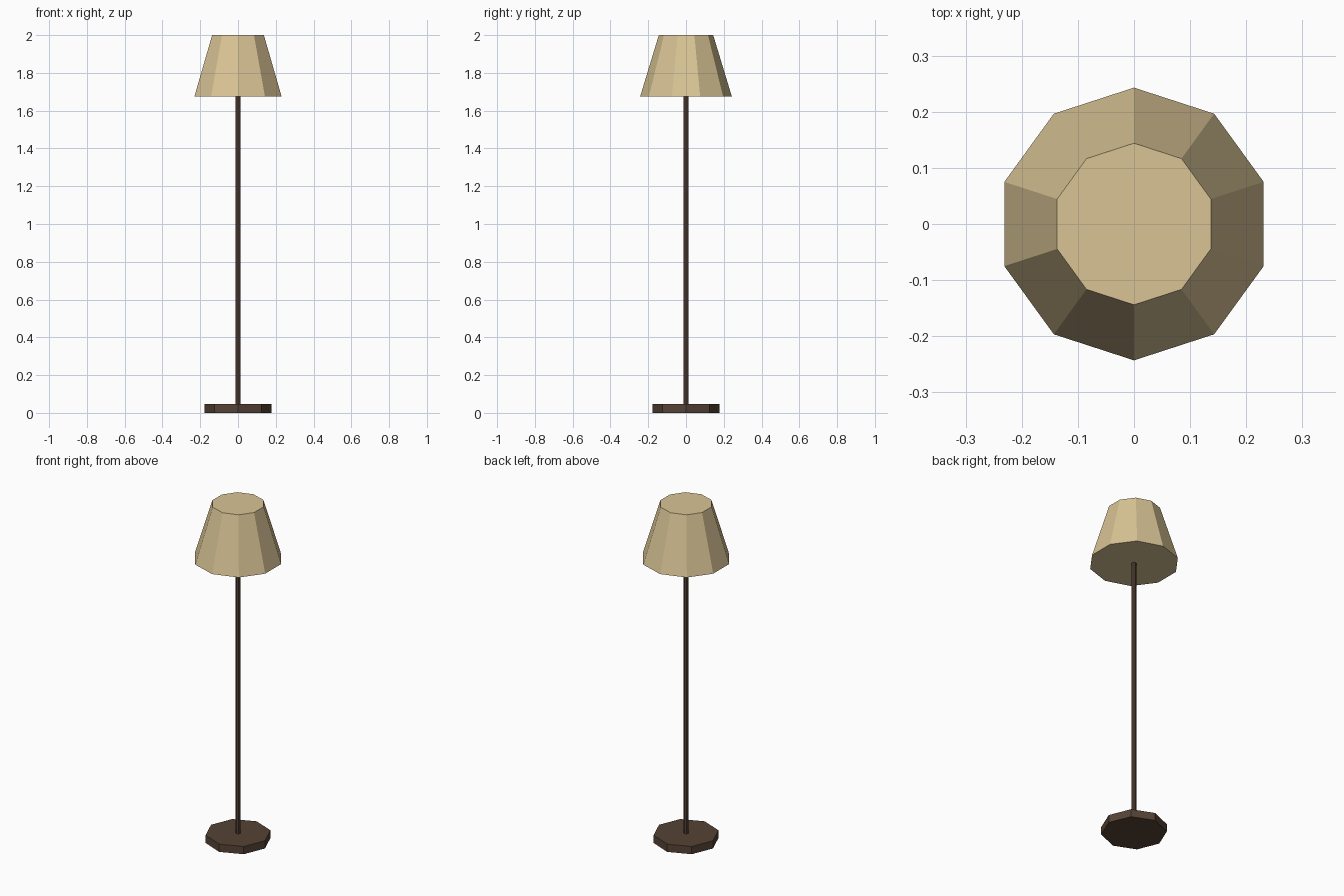
import bpy

if "Cube" in bpy.data.objects:
    bpy.data.objects.remove(bpy.data.objects["Cube"])


def material(name, rgb):
    m = bpy.data.materials.new(name)
    m.diffuse_color = (*rgb, 1.0)
    m.use_nodes = True
    m.node_tree.nodes["Principled BSDF"].inputs["Base Color"].default_value = m.diffuse_color
    return m


def frustum(name, sides, r_bottom, r_top, z0, z1, mat):
    """Flat-shaded capped prism or cone section standing on the z axis."""
    bpy.ops.mesh.primitive_cone_add(vertices=sides, radius1=r_bottom, radius2=r_top,
                                    depth=z1 - z0, location=(0, 0, (z0 + z1) / 2))
    obj = bpy.context.object
    obj.name = name
    obj.data.materials.append(mat)
    return obj


dark_brown = material("dark brown", (0.093, 0.056, 0.036))
cream = material("cream", (0.69, 0.55, 0.30))

# Octagonal foot
frustum("base", 8, 0.177, 0.177, 0.0, 0.046, dark_brown)
# Thin pole, ending just inside the shade
frustum("pole", 8, 0.0145, 0.0145, 0.04, 1.69, dark_brown)
# Ten-sided closed shade
frustum("lampshade", 10, 0.243, 0.144, 1.674, 2.0, cream)
